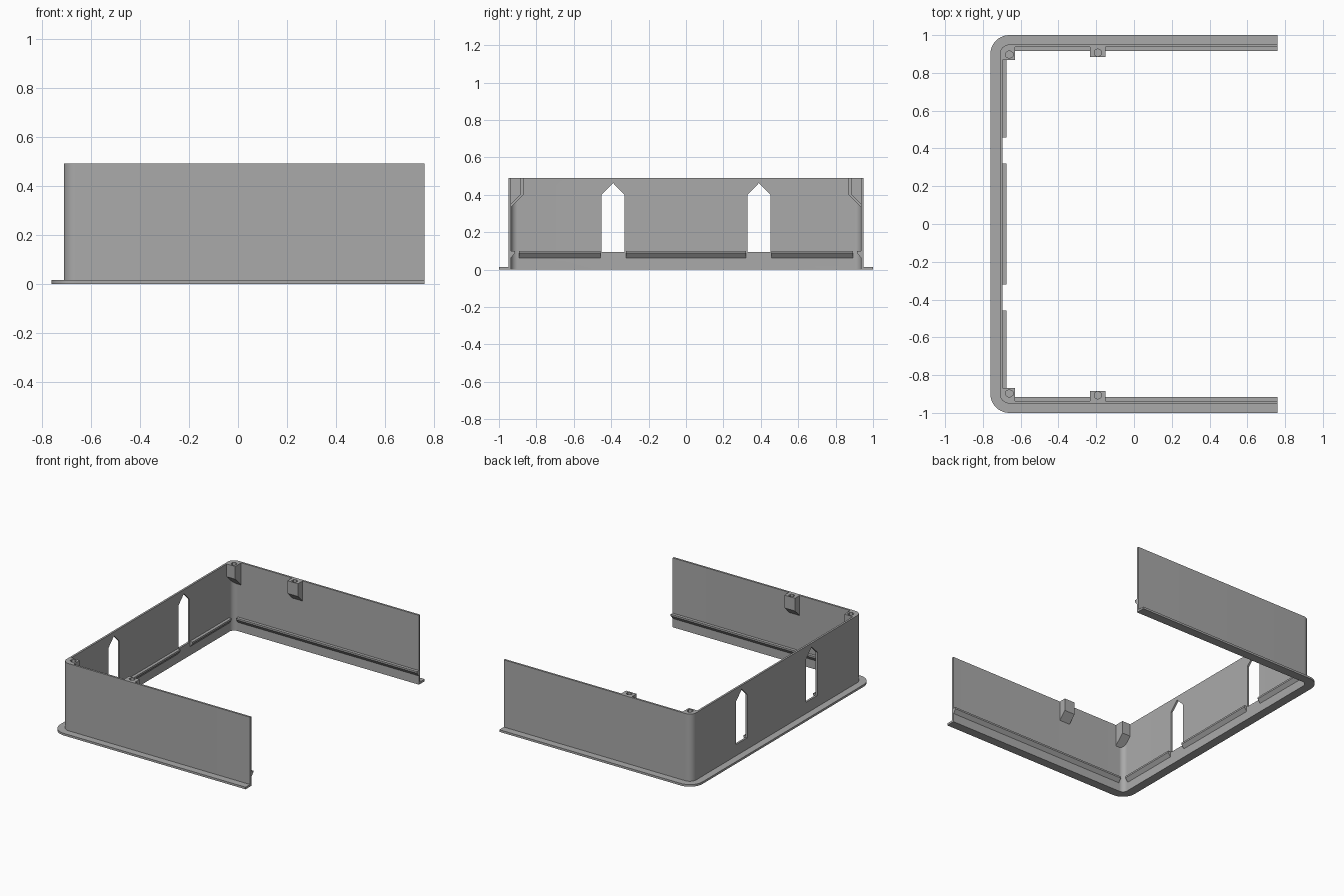
import bpy, bmesh, math
from mathutils import Vector

if "Cube" in bpy.data.objects:
    bpy.data.objects.remove(bpy.data.objects["Cube"])

gray = bpy.data.materials.new("plain gray")
gray.use_nodes = True
color = (0.4, 0.4, 0.4, 1)
gray.diffuse_color = color
gray.node_tree.nodes["Principled BSDF"].inputs["Base Color"].default_value = color

OPEN_X, BACK_X, SIDE_Y = 0.76, -0.76, 1.0   # outer limits of the rim
HEIGHT, RIM_H, RADIUS = 0.49, 0.015, 0.1
WALL_OUT, WALL_IN = 0.05, 0.064             # insets from the outer limits
IN_X, IN_Y = BACK_X + WALL_IN, SIDE_Y - WALL_IN


def prism(name, outline, direction):
    """Extrude a closed 3D outline along a direction."""
    bm = bmesh.new()
    face = bm.faces.new([bm.verts.new(p) for p in outline])
    out = bmesh.ops.extrude_face_region(bm, geom=[face])
    moved = [v for v in out["geom"] if isinstance(v, bmesh.types.BMVert)]
    bmesh.ops.translate(bm, verts=moved, vec=Vector(direction))
    bmesh.ops.recalc_face_normals(bm, faces=bm.faces)
    mesh = bpy.data.meshes.new(name)
    bm.to_mesh(mesh)
    bm.free()
    obj = bpy.data.objects.new(name, mesh)
    bpy.context.collection.objects.link(obj)
    mesh.materials.append(gray)
    return obj


def u_path(inset, steps=10):
    """Three-sided path with two rounded back corners."""
    x, y, r = BACK_X + inset, SIDE_Y - inset, RADIUS - inset
    half = [(OPEN_X, y)]
    for i in range(steps + 1):
        a = math.pi / 2 * (1 + i / steps)
        half.append((x + r + r * math.cos(a), y - r + r * math.sin(a)))
    return half + [(px, -py) for px, py in reversed(half)]


def u_band(name, inset_a, inset_b, height):
    loop = u_path(inset_a) + u_path(inset_b)[::-1]
    return prism(name, [(x, y, 0) for x, y in loop], (0, 0, height))


def cut(obj, cutter):
    cutter.hide_render = True
    mod = obj.modifiers.new("cut", "BOOLEAN")
    mod.operation, mod.solver, mod.object = "DIFFERENCE", "EXACT", cutter
    bpy.context.view_layer.objects.active = obj
    bpy.ops.object.modifier_apply(modifier=mod.name)
    bpy.data.objects.remove(cutter)


# Outer rim and wall
rim = u_band("bottom_rim", 0, WALL_OUT + 0.005, RIM_H)
wall = u_band("wall", WALL_OUT, WALL_IN, HEIGHT)

# Pointed windows in the back wall
for side in (-1, 1):
    shape = [(0.328, 0.095), (0.453, 0.095), (0.453, 0.4), (0.39, 0.463), (0.328, 0.4)]
    cut(wall, prism("window_cutter", [(-0.8, side * y, z) for y, z in shape], (0.2, 0, 0)))

# Snap rails: flat top, short lip, sloped underside (distance from wall, height)
rail = [(-0.005, 0.1), (0.021, 0.1), (0.021, 0.088), (0, 0.062), (-0.005, 0.062)]
for name, y0, y1 in (("right", -0.893, -0.457), ("middle", -0.321, 0.321), ("left", 0.457, 0.893)):
    prism("back_rail_" + name, [(IN_X + d, y0, z) for d, z in rail], (0, y1 - y0, 0))
for name, s in (("left", 1), ("right", -1)):
    prism("side_rail_" + name, [(-0.655, s * (IN_Y - d), z) for d, z in rail], (OPEN_X + 0.655, 0, 0))


def screw_boss(name, s, x0, x1, reach, hole_x, hole_y):
    """Block on a side wall with a sloped underside and a screw hole."""
    y = IN_Y + 0.005
    shape = [(y, HEIGHT), (reach, HEIGHT), (reach, 0.4), (IN_Y, 0.4 - (IN_Y - reach)), (y, 0.4 - (IN_Y - reach))]
    boss = prism(name, [(x0, s * py, z) for py, z in shape], (x1 - x0, 0, 0))
    if x0 < IN_X:  # round the block to follow the wall corner
        plan = [(x, py, 0.2) for x, py in u_path(WALL_IN - 0.005)]
        core = prism("corner_core", plan, (0, 0, 0.5))
        mod = boss.modifiers.new("round", "BOOLEAN")
        mod.operation, mod.solver, mod.object = "INTERSECT", "EXACT", core
        bpy.context.view_layer.objects.active = boss
        bpy.ops.object.modifier_apply(modifier=mod.name)
        bpy.data.objects.remove(core)
    ring = [math.pi / 3 * i + math.pi / 6 for i in range(6)]
    hole = [(hole_x + 0.021 * math.cos(a), s * hole_y + 0.021 * math.sin(a), 0.41) for a in ring]
    cut(boss, prism("hole_cutter", hole, (0, 0, 0.2)))


# Screw bosses in the corners and along the sides
for name, s in (("left", 1), ("right", -1)):
    screw_boss("corner_boss_" + name, s, IN_X - 0.01, -0.63, 0.868, -0.66, 0.897)
    screw_boss("side_boss_" + name, s, -0.233, -0.15, 0.884, -0.192, 0.907)

# Smooth the rounded corners only
for obj in (rim, wall):
    bpy.ops.object.select_all(action="DESELECT")
    obj.select_set(True)
    bpy.context.view_layer.objects.active = obj
    bpy.ops.object.shade_smooth_by_angle(angle=math.radians(30))
